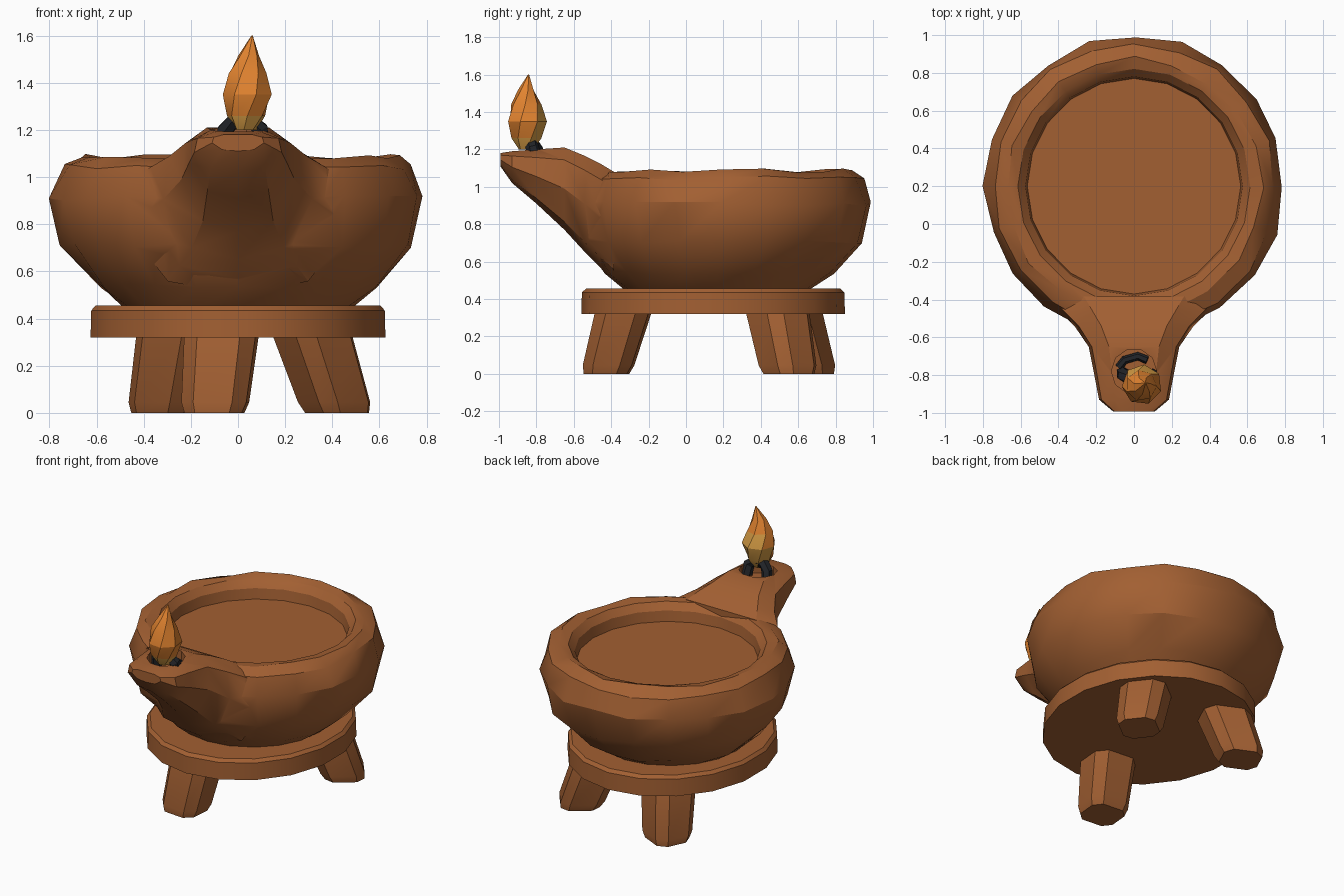
import bpy, bmesh, math, random
from mathutils import Vector

if "Cube" in bpy.data.objects:
    bpy.data.objects.remove(bpy.data.objects["Cube"])

random.seed(4)


def material(name, col):
    m = bpy.data.materials.new(name)
    m.diffuse_color = (*col, 1)
    m.use_nodes = True
    m.node_tree.nodes["Principled BSDF"].inputs["Base Color"].default_value = m.diffuse_color
    return m


CLAY = material("clay_brown", (0.36, 0.115, 0.032))
BLACK = material("charred_black", (0.016, 0.018, 0.022))
ORANGE = material("flame_orange", (0.78, 0.235, 0.03))
YELLOW = material("flame_yellow", (0.68, 0.34, 0.06))


def loft(name, rings, mats, angle=30, jitter=0.0):
    """Skin a list of equal-sized point rings and cap both ends."""
    bm = bmesh.new()
    loops = []
    for ring in rings:
        loops.append([bm.verts.new(Vector(p) + Vector([random.uniform(-jitter, jitter) for _ in range(3)]))
                      for p in ring])
    n = len(loops[0])
    for a, b in zip(loops, loops[1:]):
        for i in range(n):
            j = (i + 1) % n
            bm.faces.new((a[i], a[j], b[j], b[i]))
    bm.faces.new(loops[0][::-1])
    bm.faces.new(loops[-1])
    bmesh.ops.recalc_face_normals(bm, faces=bm.faces)
    me = bpy.data.meshes.new(name)
    bm.to_mesh(me)
    bm.free()
    ob = bpy.data.objects.new(name, me)
    bpy.context.collection.objects.link(ob)
    for m in mats:
        me.materials.append(m)
    smooth(ob, angle)
    return ob


def smooth(ob, angle):
    bpy.ops.object.select_all(action='DESELECT')
    ob.select_set(True)
    bpy.context.view_layer.objects.active = ob
    if angle:
        bpy.ops.object.shade_smooth_by_angle(angle=math.radians(angle))


def circle(cx, cy, z, rx, ry, n, turn=0.0):
    return [(cx + rx * math.cos(turn + 2 * math.pi * i / n),
             cy + ry * math.sin(turn + 2 * math.pi * i / n), z) for i in range(n)]


def boolean(ob, tool, op):
    mod = ob.modifiers.new(op, 'BOOLEAN')
    mod.operation, mod.solver, mod.object = op, 'EXACT', tool
    bpy.context.view_layer.objects.active = ob
    bpy.ops.object.modifier_apply(modifier=mod.name)
    bpy.data.objects.remove(tool)


# Bowl: turned profile (radius, height, centre y), rim folding in to the flat inside
profile = [(0.49, 0.45, 0.165), (0.60, 0.54, 0.18), (0.745, 0.71, 0.19), (0.79, 0.91, 0.2),
           (0.745, 1.045, 0.2), (0.675, 1.085, 0.2), (0.615, 1.075, 0.2),
           (0.575, 1.03, 0.2), (0.565, 0.96, 0.2)]
rings = []
for k, (r, z, cy) in enumerate(profile):
    ring = circle(0, cy, z, r, r * 1.01, 20, math.pi / 2)
    j = 0.013 if 0 < k < 6 else 0.0
    rings.append([tuple(c + random.uniform(-j, j) for c in p) for p in ring])
bowl = loft("bowl", rings, [CLAY])

# Spout: cross-sections (y, half width, top, bottom) from the tip back into the bowl wall
section = [(-0.55, 1), (0.55, 1), (0.93, 0.85), (1, 0.5), (0.62, 0.1),
           (0, 0), (-0.62, 0.1), (-1, 0.5), (-0.93, 0.85)]
stations = [(-0.993, 0.11, 1.18, 1.11), (-0.93, 0.185, 1.19, 1.02), (-0.80, 0.21, 1.20, 0.91),
            (-0.65, 0.24, 1.21, 0.77), (-0.54, 0.315, 1.165, 0.65), (-0.46, 0.40, 1.125, 0.57),
            (-0.385, 0.48, 1.08, 0.50)]
spout = loft("spout", [[(u * w, y, b + v * (t - b)) for u, v in section]
                       for y, w, t, b in stations], [CLAY])
boolean(bowl, spout, 'UNION')

# Wick hole in the spout
hole = loft("hole_cutter", [circle(0, -0.78, z, 0.12, 0.12, 10) for z in (1.13, 1.35)], [CLAY], 0)
boolean(bowl, hole, 'DIFFERENCE')
smooth(bowl, 30)

# Round stool top
loft("stool_top", [circle(0, 0.145, z, 0.635 * s, 0.705 * s, 18, math.pi / 2)
                   for z, s in ((0.32, 1), (0.435, 0.995), (0.455, 0.965))], [CLAY])


# Splayed stool legs with chamfered square sections
def leg(name, foot, top, turn):
    def ring(c, z, h):
        pts = []
        for u, v in ((1, .55), (.6, 1), (-.6, 1), (-1, .55), (-1, -.55), (-.6, -1), (.6, -1), (1, -.55)):
            x, y = u * h, v * h * 0.95
            pts.append((c[0] + x * math.cos(turn) - y * math.sin(turn),
                        c[1] + x * math.sin(turn) + y * math.cos(turn), z))
        return pts
    low = [f + (t - f) * 0.12 for f, t in zip(foot, top)]
    return loft(name, [ring(foot, 0, 0.122), ring(low, 0.045, 0.138), ring(top, 0.33, 0.152)],
                [CLAY], 30, 0.0)


leg("front_leg", (-0.10, -0.425), (-0.07, -0.335), math.radians(-5))
leg("back_right_leg", (0.42, 0.55), (0.315, 0.49), math.radians(38))
leg("back_left_leg", (-0.315, 0.655), (-0.26, 0.56), math.radians(-25))


# Charred wick: bent strands looping out of the hole
def strand(name, pts, r, n=6):
    pts = [Vector(p) for p in pts]
    rings = []
    for i, p in enumerate(pts):
        d = (pts[min(i + 1, len(pts) - 1)] - pts[max(i - 1, 0)]).normalized()
        a = Vector((0, 1, 0))
        a = (a - d * a.dot(d)).normalized()
        b = d.cross(a)
        rings.append([p + r * (math.cos(t) * a + math.sin(t) * b)
                      for t in (2 * math.pi * k / n for k in range(n))])
    return loft(name, rings, [BLACK])


strand("wick_arch", [(-0.06, -0.79, 1.14), (-0.055, -0.80, 1.20), (-0.02, -0.82, 1.235),
                     (0.05, -0.83, 1.24), (0.095, -0.82, 1.205), (0.10, -0.80, 1.14)], 0.036)
strand("wick_coil", [(-0.08, -0.76, 1.15), (-0.05, -0.72, 1.155), (0.02, -0.70, 1.15),
                     (0.07, -0.72, 1.155)], 0.022)

# Faceted flame: twisted rings, yellow near the base
flame_rings = [(0.035, -0.85, 1.20, 0.045), (0.035, -0.85, 1.26, 0.083), (0.042, -0.85, 1.35, 0.107),
               (0.038, -0.855, 1.44, 0.083), (0.045, -0.855, 1.515, 0.045), (0.06, -0.842, 1.60, 0.003)]
flame = loft("flame", [circle(x, y, z, r, r, 7, 0.28 * i)
                       for i, (x, y, z, r) in enumerate(flame_rings)], [ORANGE, YELLOW], 25)
for f in flame.data.polygons:
    if f.center.z < 1.27 or (f.center.z < 1.42 and f.normal.y > 0.3):
        f.material_index = 1
